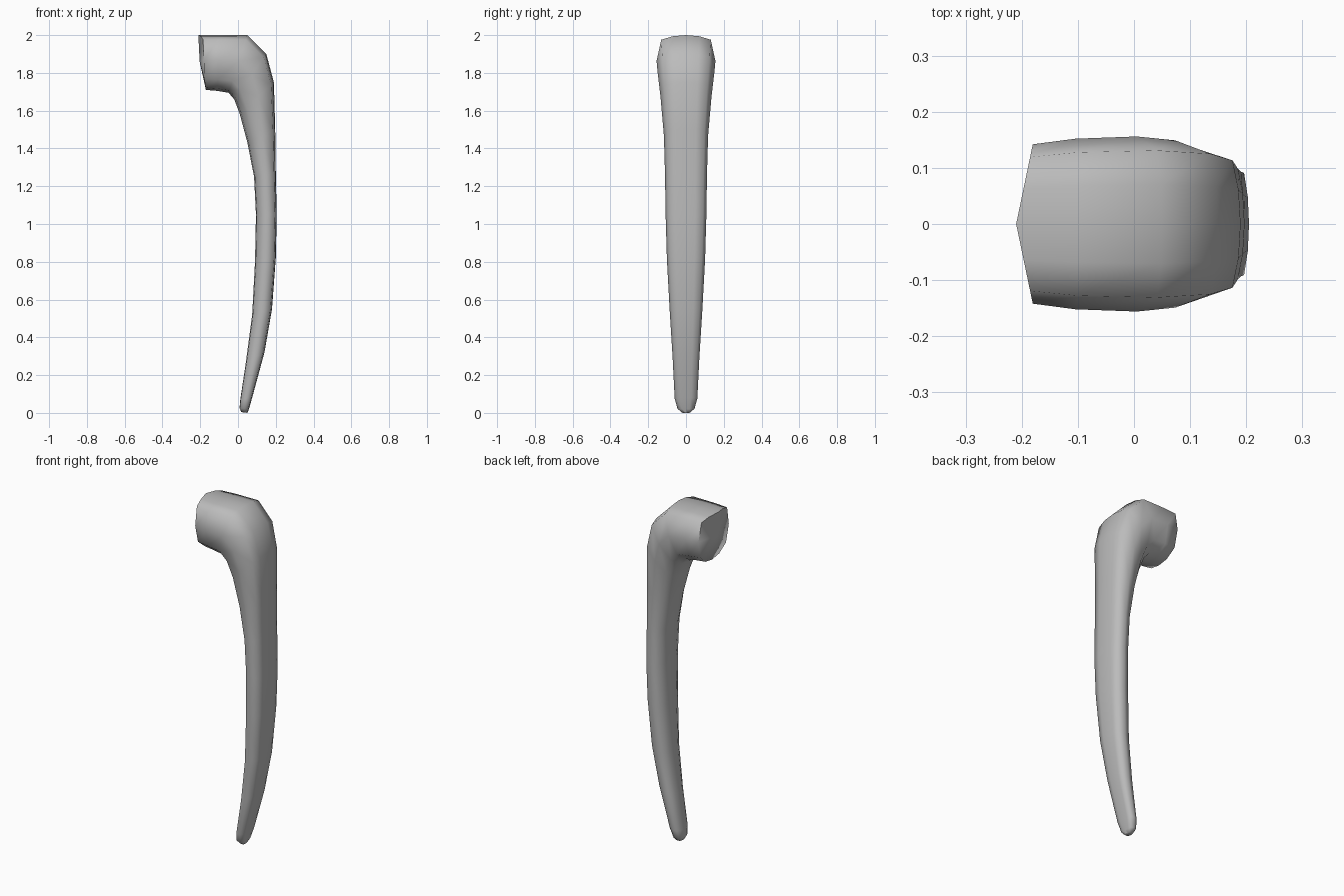
import bpy, bmesh, math
from mathutils import Vector

cube = bpy.data.objects.get("Cube")
if cube:
    bpy.data.objects.remove(cube, do_unlink=True)

grey = bpy.data.materials.new("plain_grey")
grey.use_nodes = True
colour = (0.5, 0.5, 0.5, 1)
grey.diffuse_color = colour
grey.node_tree.nodes["Principled BSDF"].inputs["Base Color"].default_value = colour

# Stations from head to tip: outer (x, z), inner (x, z), half width
stations = [
    ((-.21, 2), (-.17, 1.71), .142),
    ((-.10, 2), (-.11, 1.705), .152),
    ((.05, 2), (-.05, 1.695), .156),
    ((.15, 1.9), (-.02, 1.66), .149),
    ((.19, 1.75), (.01, 1.58), .135),
    ((.197, 1.5), (.05, 1.43), .117),
    ((.2, 1.27), (.085, 1.25), .111),
    ((.205, 1.05), (.095, 1.05), .108),
    ((.2, .82), (.09, .8), .101),
    ((.18, .55), (.075, .52), .086),
    ((.14, .32), (.042, .27), .071),
    ((.075, .08), (.012, .07), .06),
    ((.058, .02), (.008, .025), .045),
    ((.05, 0), (.018, .004), .022),
]

# Half cross-section: fraction from outer to inner, fraction of half width
half = [(0, 0), (.02, .45), (.08, .84), (.45, 1), (.8, .84), (.96, .45), (1, 0)]
section = half + [(t, -w) for t, w in reversed(half[1:-1])]

bm = bmesh.new()
rings = []
for outer, inner, width in stations:
    a = Vector((outer[0], 0, outer[1]))
    b = Vector((inner[0], 0, inner[1]))
    ring = []
    for t, w in section:
        p = a.lerp(b, t)
        p.y = w * width
        ring.append(bm.verts.new(p))
    rings.append(ring)

# Head end is slightly folded outward along its middle
for v in rings[0]:
    v.co.x = max(v.co.x, -.21 + .025 * abs(v.co.y) / .12)

n = len(section)
for r, s in zip(rings, rings[1:]):
    for i in range(n):
        j = (i + 1) % n
        bm.faces.new((r[i], r[j], s[j], s[i]))

# Close the head end with a fan and the tip with one face
centre = bm.verts.new((-.203, 0, 1.86))
for i in range(n):
    bm.faces.new((rings[0][i], centre, rings[0][(i + 1) % n]))
bm.faces.new(rings[-1])
bmesh.ops.recalc_face_normals(bm, faces=bm.faces)

mesh = bpy.data.meshes.new("curved_handle")
bm.to_mesh(mesh)
bm.free()
mesh.materials.append(grey)
handle = bpy.data.objects.new("curved_handle", mesh)
bpy.context.collection.objects.link(handle)

bpy.ops.object.select_all(action="DESELECT")
handle.select_set(True)
bpy.context.view_layer.objects.active = handle
bpy.ops.object.shade_smooth_by_angle(angle=math.radians(75))
